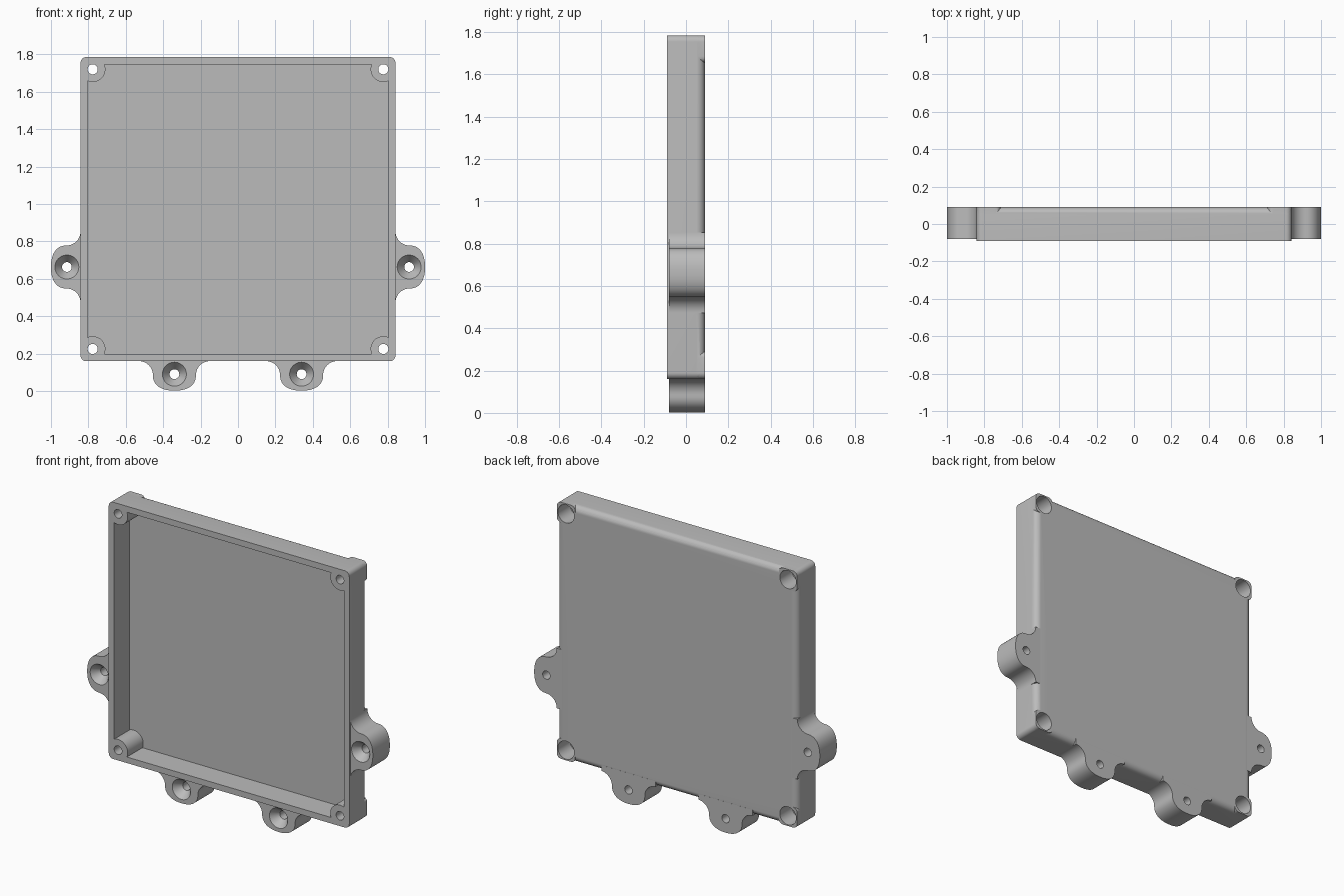
import bpy, bmesh
from math import sin, cos, pi, radians

if "Cube" in bpy.data.objects:
    bpy.data.objects.remove(bpy.data.objects["Cube"])

FRONT, BACK = -0.09, 0.09
HX, HZ, CZ = 0.842, 0.8125, 0.9725      # half width, half height, middle height
FILLET, WALL, FLOOR = 0.04, 0.038, 0.065

grey = bpy.data.materials.new("plain grey")
grey.use_nodes = True
grey.diffuse_color = (0.5, 0.5, 0.5, 1)
grey.node_tree.nodes["Principled BSDF"].inputs["Base Color"].default_value = (0.5, 0.5, 0.5, 1)


def loft(name, rings):
    """Closed solid through (y, outline) rings, each outline a list of (x, z)."""
    bm = bmesh.new()
    loops = [[bm.verts.new((x, y, z)) for x, z in pts] for y, pts in rings]
    n = len(loops[0])
    for a, b in zip(loops, loops[1:]):
        for i in range(n):
            j = (i + 1) % n
            bm.faces.new((a[i], a[j], b[j], b[i]))
    bm.faces.new(loops[0])
    bm.faces.new(loops[-1])
    bmesh.ops.recalc_face_normals(bm, faces=bm.faces)
    mesh = bpy.data.meshes.new(name)
    bm.to_mesh(mesh)
    bm.free()
    mesh.materials.append(grey)
    obj = bpy.data.objects.new(name, mesh)
    bpy.context.collection.objects.link(obj)
    return obj


def rounded_rect(cx, cz, hx, hz, r, steps=8):
    pts = []
    for k, (sx, sz) in enumerate([(1, 1), (-1, 1), (-1, -1), (1, -1)]):
        for i in range(steps + 1):
            a = (k + i / steps) * pi / 2
            pts.append((cx + sx * (hx - r) + r * cos(a), cz + sz * (hz - r) + r * sin(a)))
    return pts


def circle(cx, cz, r, n=40):
    return [(cx + r * cos(2 * pi * i / n), cz + r * sin(2 * pi * i / n)) for i in range(n)]


def turned(name, cx, cz, steps):
    """Round solid along y from (y, radius) steps."""
    return loft(name, [(y, circle(cx, cz, r)) for y, r in steps])


def combine(target, tool, operation):
    mod = target.modifiers.new("combine", "BOOLEAN")
    mod.operation, mod.object, mod.solver = operation, tool, "EXACT"
    bpy.context.view_layer.objects.active = target
    bpy.ops.object.modifier_apply(modifier=mod.name)
    bpy.data.objects.remove(tool)


def ear_outline():
    """Half-round ear with flared root: u across, v outward from the wall."""
    half = [(0.19, -0.036)]
    half += [(0.19 - 0.075 * sin(a), 0.075 - 0.075 * cos(a))
             for a in [i * pi / 20 for i in range(11)]]
    half += [(0.115 * cos(a) ** 0.87, 0.075 + 0.083 * sin(a) ** 0.87)
             for a in [i * pi / 32 for i in range(1, 16)]]
    return half + [(0, 0.158)] + [(-u, v) for u, v in reversed(half)]


# Tray shell with rounded back rim
rings = [(FRONT, rounded_rect(0, CZ, HX, HZ, 0.03))]
for i in range(9):
    a = i * pi / 16
    inset = FILLET * (1 - cos(a))
    rings.append((BACK - FILLET + FILLET * sin(a),
                  rounded_rect(0, CZ, HX - inset, HZ - inset, max(0.03 - inset, 0.006))))
tray = loft("mounting_tray", rings)

# Square corner pads standing proud of the rounded rim
corners = [(sx * 0.777, CZ + sz * 0.7475) for sx in (-1, 1) for sz in (-1, 1)]
for x, z in corners:
    pad = loft("corner_pad", [(y, rounded_rect(x, z, 0.0645, 0.0645, 0.03)) for y in (0, BACK)])
    combine(tray, pad, "UNION")

# Mounting ears: one on each side, two below
low = CZ - HZ
ears = [(lambda u, v, s=s: (s * (HX + v), 0.663 + u), s * 0.915, 0.663) for s in (-1, 1)]
ears += [(lambda u, v, s=s: (s * 0.34 + u, low - v), s * 0.34, 0.09) for s in (-1, 1)]
for place, x, z in ears:
    outline = [place(u, v) for u, v in ear_outline()]
    combine(tray, loft("ear", [(FRONT + 0.01, outline), (BACK, outline)]), "UNION")

# Open cavity, leaving a round boss in each corner
cavity = loft("cavity", [(y, rounded_rect(0, CZ, HX - WALL, HZ - WALL, 0.004, 2))
                         for y in (FRONT - 0.05, FLOOR)])
for x, z in corners:
    combine(cavity, turned("boss", x, z, [(-0.2, 0.068), (0.2, 0.068)]), "DIFFERENCE")
combine(tray, cavity, "DIFFERENCE")

# Corner screw holes, counterbored from the back
for x, z in corners:
    hole = turned("corner_hole", x, z, [(-0.2, 0.027), (-0.03, 0.027), (-0.03, 0.057), (0.2, 0.057)])
    combine(tray, hole, "DIFFERENCE")

# Ear screw holes, countersunk from the front
for place, x, z in ears:
    hole = turned("ear_hole", x, z, [(-0.2, 0.064), (-0.08, 0.064), (-0.03, 0.026), (0.2, 0.026)])
    combine(tray, hole, "DIFFERENCE")

# Smooth curved surfaces, crisp edges
bpy.ops.object.select_all(action="DESELECT")
tray.select_set(True)
bpy.context.view_layer.objects.active = tray
bpy.ops.object.shade_smooth_by_angle(angle=radians(30))
